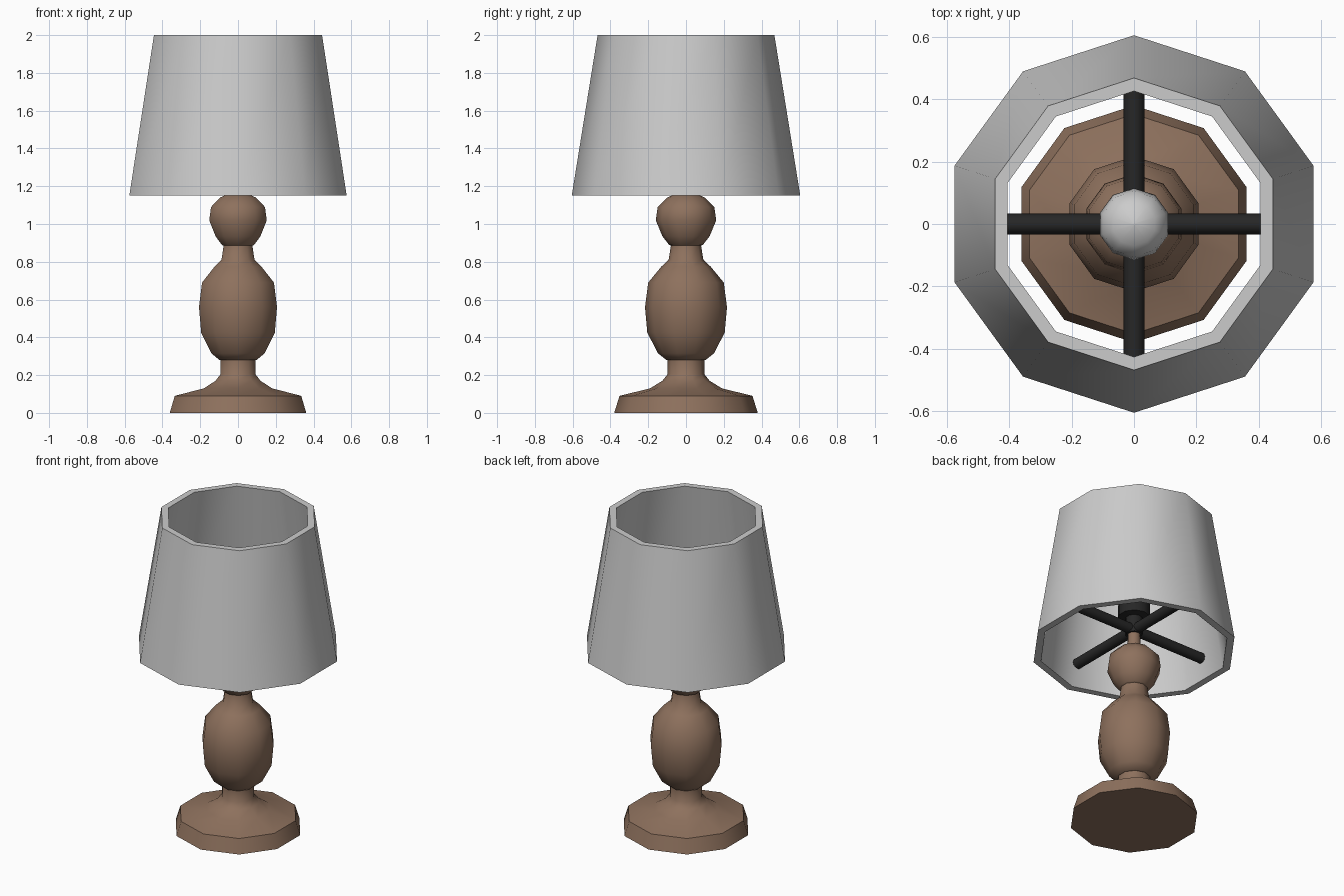
import bpy
import math

if "Cube" in bpy.data.objects:
    bpy.data.objects.remove(bpy.data.objects["Cube"])


def material(name, rgb):
    m = bpy.data.materials.new(name)
    m.diffuse_color = (*rgb, 1)
    m.use_nodes = True
    m.node_tree.nodes["Principled BSDF"].inputs["Base Color"].default_value = m.diffuse_color
    return m


BROWN = material("brown wood", (0.27, 0.165, 0.11))
SHADE = material("pale fabric", (0.60, 0.60, 0.60))
BLACK = material("black metal", (0.02, 0.02, 0.02))


def make(name, verts, faces, mat, angle):
    me = bpy.data.meshes.new(name)
    me.from_pydata(verts, [], faces)
    ob = bpy.data.objects.new(name, me)
    bpy.context.collection.objects.link(ob)
    me.materials.append(mat)
    bpy.ops.object.select_all(action='DESELECT')
    ob.select_set(True)
    bpy.context.view_layer.objects.active = ob
    bpy.ops.object.shade_smooth_by_angle(angle=math.radians(angle))
    return ob


def lathe(name, profile, mat, sides=10, closed=False, angle=40):
    """Revolve (radius, z) points, listed bottom to top on the outside."""
    verts, faces = [], []
    for r, z in profile:
        for i in range(sides):
            a = math.pi / 2 + math.tau * i / sides
            verts.append((r * math.cos(a), r * math.sin(a), z))
    n = len(profile)
    for k in range(n if closed else n - 1):
        lo, hi = k * sides, (k + 1) % n * sides
        for i in range(sides):
            j = (i + 1) % sides
            faces.append((lo + i, lo + j, hi + j, hi + i))
    if not closed:
        faces.append(tuple(reversed(range(sides))))
        faces.append(tuple(range((n - 1) * sides, n * sides)))
    return make(name, verts, faces, mat, angle)


# Turned wooden stand: foot, neck, belly, collar, ball and thin stem
lathe("turned_stand", [
    (0.38, 0), (0.352, 0.09), (0.19, 0.13), (0.125, 0.17), (0.097, 0.205),
    (0.097, 0.28), (0.105, 0.281), (0.148, 0.315), (0.205, 0.425),
    (0.217, 0.56), (0.20, 0.69), (0.13, 0.775), (0.092, 0.81),
    (0.08, 0.885), (0.09, 0.89), (0.125, 0.935), (0.16, 1.02),
    (0.15, 1.09), (0.10, 1.14), (0.04, 1.165), (0.036, 1.28)], BROWN)

# Hollow tapered lampshade
lathe("lampshade", [(0.605, 1.15), (0.468, 2.0), (0.426, 2.0), (0.56, 1.15)],
      SHADE, closed=True)

# Lamp socket on its short post
lathe("bulb_socket", [(0.05, 1.25), (0.05, 1.36), (0.095, 1.365),
                      (0.095, 1.46)], BLACK)

# Crossed support arms
for i in range(4):
    arm = lathe("support_arm", [(0.033, 0), (0.033, 0.515)], BLACK, sides=10)
    arm.location = (0, 0, 1.283)
    arm.rotation_euler = (0, math.pi / 2, i * math.pi / 2)

# Light bulb
lathe("light_bulb", [(0.06, 1.46), (0.085, 1.50), (0.115, 1.57),
                     (0.105, 1.62), (0.07, 1.66), (0.005, 1.68)],
      SHADE, sides=10)
